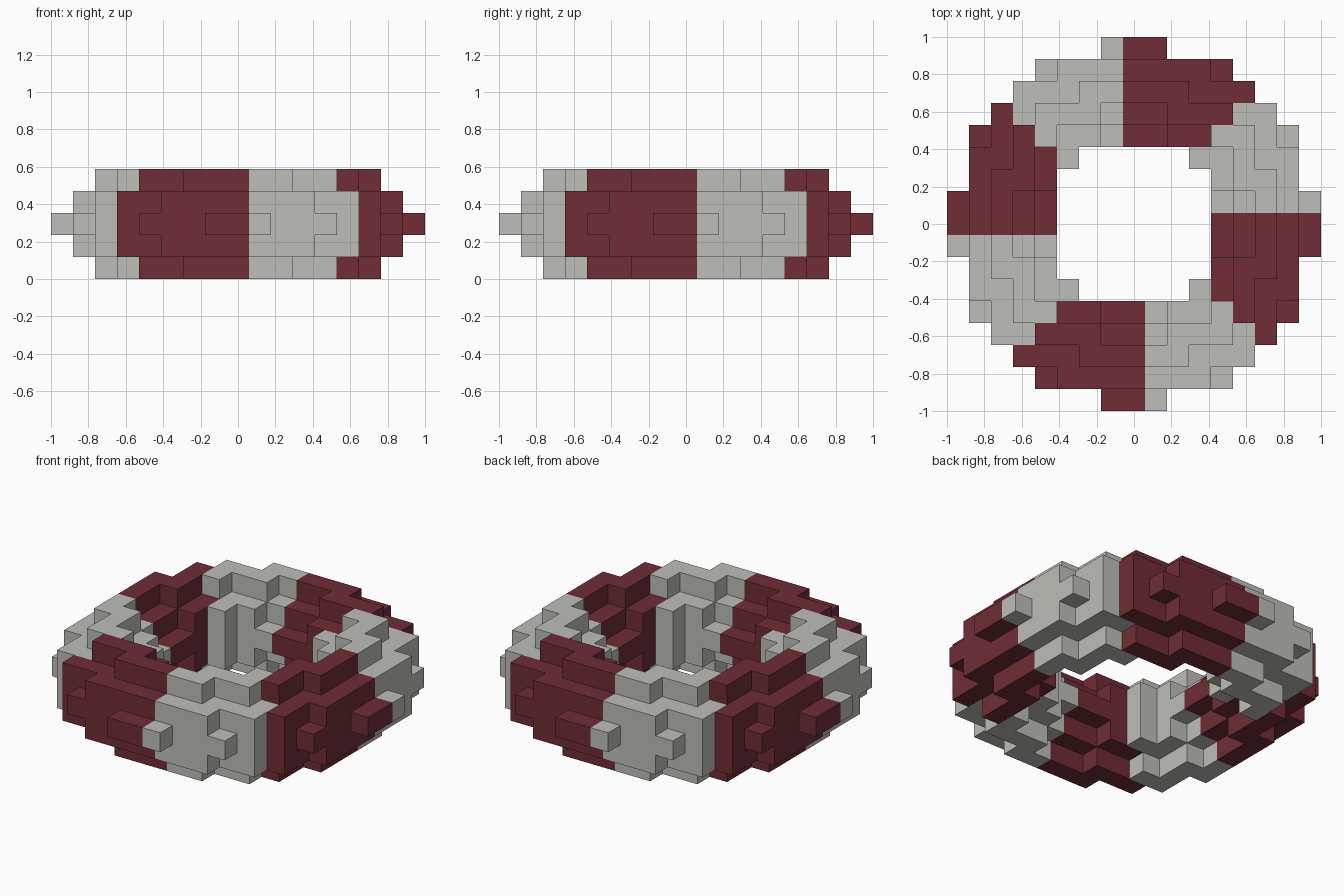
import bpy
import bmesh
import math
from mathutils import Vector

cube = bpy.data.objects.get("Cube")
if cube:
    bpy.data.objects.remove(cube, do_unlink=True)

UNIT = 2 / 17        # edge of one block
MAJOR = 6            # ring radius in blocks
MINOR = 2.1          # tube radius in blocks
HALF_HEIGHT = 2      # block layers above and below the middle one


def make_material(name, rgb):
    mat = bpy.data.materials.new(name)
    mat.use_nodes = True
    color = (*rgb, 1)
    mat.diffuse_color = color
    bsdf = next(n for n in mat.node_tree.nodes if n.type == 'BSDF_PRINCIPLED')
    bsdf.inputs["Base Color"].default_value = color
    return mat


def in_ring(i, j, k):
    """True if the block centred on this grid cell belongs to the ring."""
    return math.hypot(math.hypot(i, j) - MAJOR, k) <= MINOR


def block_mesh(name, cells, mat):
    """Skin a set of blocks, keeping only the faces on the ring's surface."""
    bm = bmesh.new()
    for cell in cells:
        for axis in range(3):
            for side in (-1, 1):
                normal = Vector((0, 0, 0))
                normal[axis] = side
                if in_ring(*(Vector(cell) + normal)):
                    continue
                u = Vector((0, 0, 0))
                u[(axis + 1) % 3] = 0.5
                v = normal.cross(u)
                mid = Vector(cell) + normal / 2 + Vector((0, 0, HALF_HEIGHT + 0.5))
                corners = (mid - u - v, mid + u - v, mid + u + v, mid - u + v)
                bm.faces.new([bm.verts.new(c * UNIT) for c in corners])
    bmesh.ops.remove_doubles(bm, verts=bm.verts[:], dist=UNIT / 100)
    mesh = bpy.data.meshes.new(name)
    bm.to_mesh(mesh)
    bm.free()
    mesh.materials.append(mat)
    return mesh


red = make_material("dark red", (0.162, 0.026, 0.036))
grey = make_material("light warm grey", (0.515, 0.515, 0.479))

# One quarter of the ring, split along its diagonal into a grey and a red segment
quarter = [(i, j, k)
           for i in range(0, 9)
           for j in range(1, 9)
           for k in range(-HALF_HEIGHT, HALF_HEIGHT + 1)
           if in_ring(i, j, k)]
segments = {
    "grey_ring_segment": block_mesh("grey_ring_segment", [c for c in quarter if c[1] <= c[0]], grey),
    "red_ring_segment": block_mesh("red_ring_segment", [c for c in quarter if c[1] > c[0]], red),
}

# Repeat the quarter around the z axis
for turn in range(4):
    for name, mesh in segments.items():
        obj = bpy.data.objects.new(f"{name}_{turn + 1}", mesh)
        obj.rotation_euler.z = turn * math.pi / 2
        bpy.context.collection.objects.link(obj)
